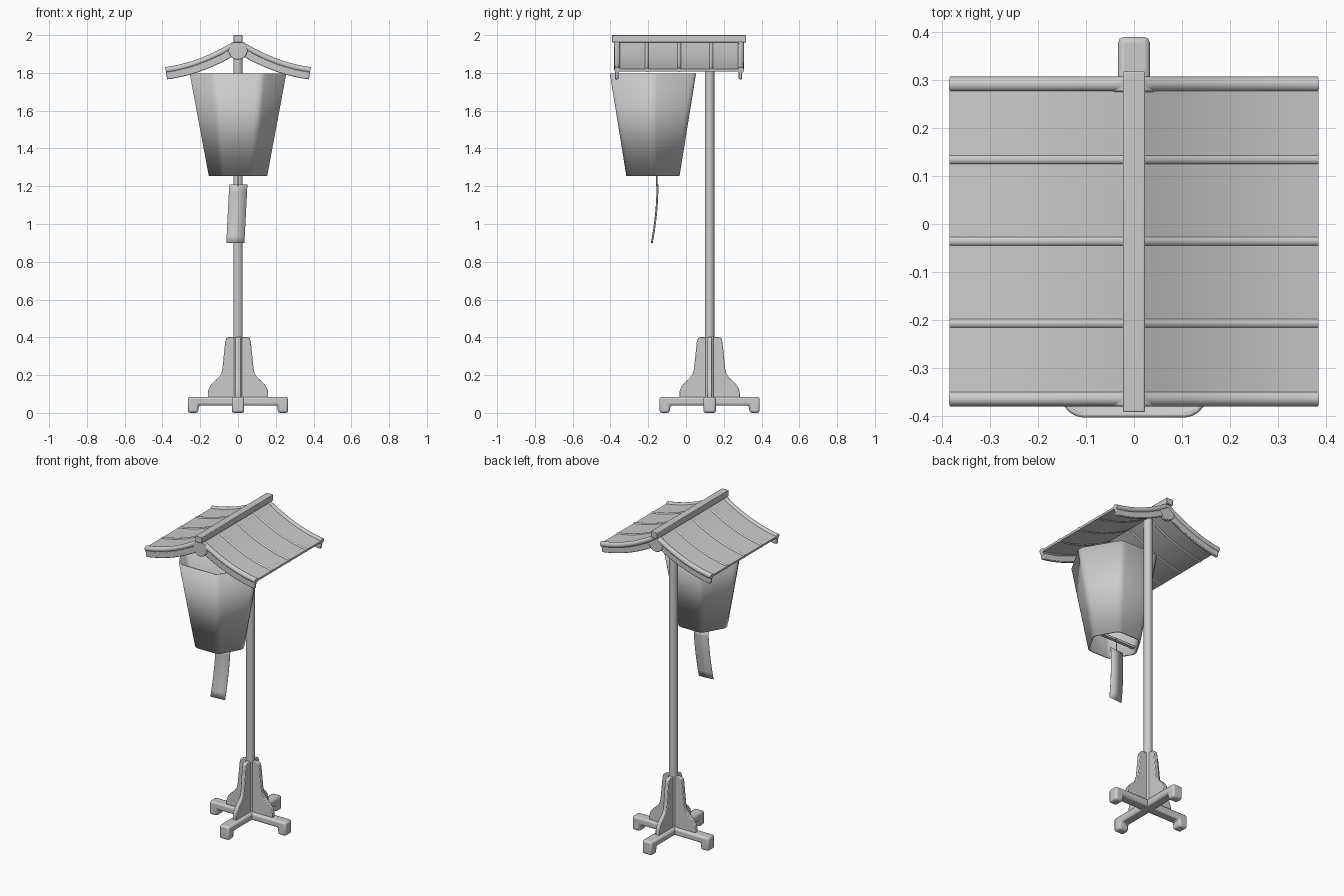
import bpy, bmesh, math
from mathutils import Vector

if "Cube" in bpy.data.objects:
    bpy.data.objects.remove(bpy.data.objects["Cube"])

POST_Y, LAMP_Y = 0.125, -0.175

grey = bpy.data.materials.new("plain_grey")
grey.diffuse_color = (0.6, 0.6, 0.6, 1)
grey.use_nodes = True
grey.node_tree.nodes["Principled BSDF"].inputs["Base Color"].default_value = grey.diffuse_color


def finish(name, bm, bevel=0.0, segments=2, smooth=True):
    """Turn a bmesh into a named object."""
    bmesh.ops.recalc_face_normals(bm, faces=bm.faces)
    mesh = bpy.data.meshes.new(name)
    bm.to_mesh(mesh)
    bm.free()
    obj = bpy.data.objects.new(name, mesh)
    bpy.context.collection.objects.link(obj)
    mesh.materials.append(grey)
    if bevel:
        mod = obj.modifiers.new("bevel", 'BEVEL')
        mod.width, mod.segments, mod.limit_method = bevel, segments, 'ANGLE'
    if smooth:
        bpy.ops.object.select_all(action='DESELECT')
        obj.select_set(True)
        bpy.context.view_layer.objects.active = obj
        bpy.ops.object.shade_smooth_by_angle(angle=math.radians(35))
    return obj


def extrude_profile(name, pts, depth, bevel=0.0):
    """Extrude an x-z outline symmetrically along y."""
    bm = bmesh.new()
    face = bm.faces.new([bm.verts.new((x, -depth / 2, z)) for x, z in pts])
    out = bmesh.ops.extrude_face_region(bm, geom=[face])
    verts = [v for v in out["geom"] if isinstance(v, bmesh.types.BMVert)]
    bmesh.ops.translate(bm, verts=verts, vec=(0, depth, 0))
    return finish(name, bm, bevel)


def mirrored(half):
    return half + [(-x, z) for x, z in reversed(half)]


def cylinder(name, radius, depth, loc, axis='Z', sides=24, bevel=0.0):
    bm = bmesh.new()
    bmesh.ops.create_cone(bm, cap_ends=True, segments=sides,
                          radius1=radius, radius2=radius, depth=depth)
    obj = finish(name, bm, bevel)
    obj.location = loc
    if axis == 'Y':
        obj.rotation_euler.x = math.pi / 2
    return obj


def sweep(name, path, section, bevel=0.0):
    """Sweep (height, y) section points along an x-z path."""
    bm = bmesh.new()
    rings = []
    for i, p in enumerate(path):
        t = (path[min(i + 1, len(path) - 1)] - path[max(i - 1, 0)]).normalized()
        n = Vector((-t.y, t.x))
        rings.append([bm.verts.new((p.x + n.x * h, y, p.y + n.y * h)) for h, y in section])
    k = len(section)
    for a, b in zip(rings, rings[1:]):
        for j in range(k):
            bm.faces.new((a[j], a[(j + 1) % k], b[(j + 1) % k], b[j]))
    bm.faces.new(rings[0])
    bm.faces.new(rings[-1])
    return finish(name, bm, bevel)


# Crossed base beams with feet, and the curved brace fins above them
beam = mirrored([(0.265, 0), (0.265, 0.085)])
beam = [(-0.265, 0), (-0.212, 0), (-0.207, 0.04), (0.207, 0.04), (0.212, 0),
        (0.265, 0), (0.265, 0.085), (-0.265, 0.085)]
fin = mirrored([(0.16, 0.08), (0.16, 0.11), (0.152, 0.135), (0.135, 0.158), (0.105, 0.185),
                (0.09, 0.205), (0.083, 0.23), (0.068, 0.375), (0.063, 0.393), (0.052, 0.402)])
for label, turn in (("side", 0), ("depth", math.pi / 2)):
    for part, pts, width, bev in (("base_beam", beam, 0.066, 0.012),
                                  ("brace_fin", fin, 0.026, 0.004)):
        obj = extrude_profile(f"{part}_{label}", pts, width, bev)
        obj.location.y = POST_Y
        obj.rotation_euler.z = turn

# Upright post
cylinder("post", 0.025, 1.88, (0, POST_Y, 1.01))

# Sagging roof line, smoothed from a quadratic on each side
N = 10
side = [Vector((0.383 * i / N, 1.962 - 0.245 * (i / N) + 0.098 * (i / N) ** 2))
        for i in range(N + 1)]
roof_path = [Vector((-p.x, p.y)) for p in reversed(side[1:])] + side

# Roof slab
sweep("roof_slab", roof_path, [(-0.007, -0.37), (0.006, -0.37), (0.006, 0.298), (-0.007, 0.298)])

# Round ribs over the roof, thicker at both gables
for i, (y, r) in enumerate(((-0.364, 0.016), (-0.207, 0.011), (-0.036, 0.011),
                            (0.134, 0.011), (0.291, 0.016))):
    ring = [(r * math.cos(a * math.pi / 6), y + r * math.sin(a * math.pi / 6)) for a in range(12)]
    sweep(f"roof_rib_{i + 1}", roof_path, ring)

# Gable boards and round gable ornaments
for label, y in (("front", -0.367), ("back", 0.288)):
    sweep(f"gable_board_{label}", roof_path,
          [(-0.05, y - 0.009), (-0.01, y - 0.009), (-0.01, y + 0.009), (-0.05, y + 0.009)], 0.004)
    cylinder(f"gable_ornament_{label}", 0.05, 0.026, (0, y, 1.92), 'Y', 24, 0.004)

# Ridge beam
ridge = extrude_profile("ridge_beam", [(-0.023, 1.962), (0.023, 1.962), (0.023, 2.0), (-0.023, 2.0)],
                        0.71, 0.003)
ridge.location.y = -0.037

# Open six-sided lantern shade with rounded corners
bm = bmesh.new()
rows = [[bm.verts.new((r * math.cos(a * math.pi / 3), r * math.sin(a * math.pi / 3), z))
         for a in range(6)] for r, z in ((0.151, 1.255), (0.252, 1.797))]
for a in range(6):
    b = (a + 1) % 6
    bm.faces.new((rows[0][a], rows[0][b], rows[1][b], rows[1][a]))
shade = finish("lantern_shade", bm, 0.02, 3)
shade.location.y = LAMP_Y
wall = shade.modifiers.new("wall", 'SOLIDIFY')
wall.thickness, wall.offset = 0.01, -1

# Inner crossbar and cord holding the paper strip
bar = extrude_profile("lantern_crossbar", [(-0.145, 1.285), (0.145, 1.285), (0.145, 1.3), (-0.145, 1.3)], 0.02)
bar.location.y = LAMP_Y
cylinder("strip_cord", 0.003, 0.09, (0, -0.155, 1.245), sides=8)

# Thin, slightly curled paper strip
bm = bmesh.new()
rows = []
for i in range(9):
    t = i / 8
    x, y, z = 0.002 - 0.016 * t, -0.152 - 0.03 * t * t, 1.21 - 0.31 * t
    rows.append([bm.verts.new((x + s * 0.048, y + s * 0.004, z)) for s in (-1, 1)])
for a, b in zip(rows, rows[1:]):
    bm.faces.new((a[0], a[1], b[1], b[0]))
strip = finish("paper_strip", bm)
thin = strip.modifiers.new("paper", 'SOLIDIFY')
thin.thickness = 0.002
